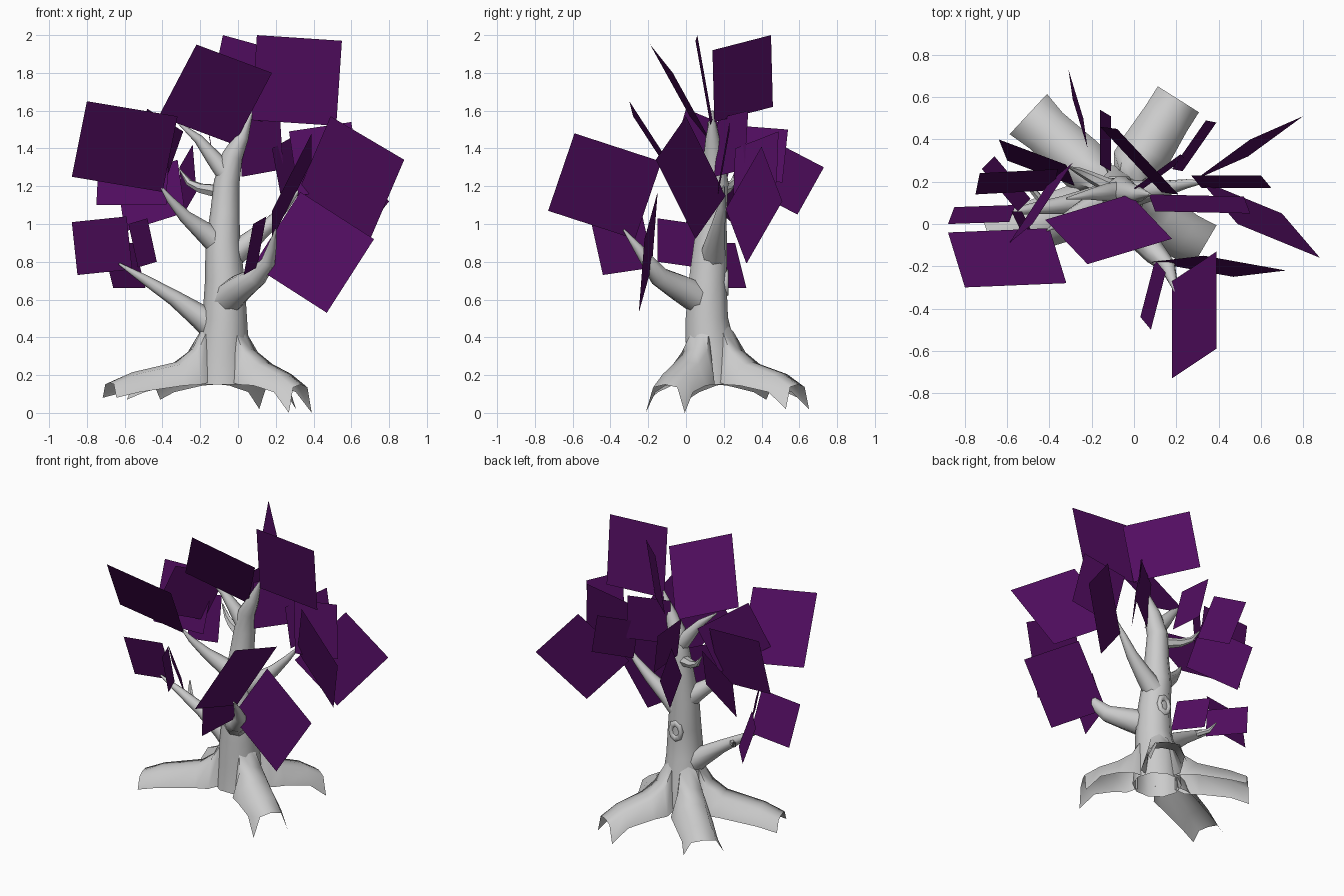
import bpy, bmesh, math
from mathutils import Vector

leaf_mat = bpy.data.materials.new("purple_leaf")
leaf_mat.diffuse_color = (0.085, 0.004, 0.12, 1)


def finish(bm, name, angle=50):
    mesh = bpy.data.meshes.new(name)
    bm.to_mesh(mesh)
    bm.free()
    ob = bpy.data.objects.new(name, mesh)
    bpy.context.collection.objects.link(ob)
    if angle:
        bpy.ops.object.select_all(action='DESELECT')
        ob.select_set(True)
        bpy.context.view_layer.objects.active = ob
        bpy.ops.object.shade_smooth_by_angle(angle=math.radians(angle))
    return ob


def bridge(bm, rings, closed):
    n = len(rings[0])
    for a, b in zip(rings, rings[1:]):
        for i in range(n if closed else n - 1):
            j = (i + 1) % n
            bm.faces.new((a[i], a[j], b[j], b[i]))


def limb(name, path, sides=8):
    """Tapering tube through (x, y, z, radius) stations."""
    bm = bmesh.new()
    pts = [Vector(p[:3]) for p in path]
    rings = []
    for k, p in enumerate(pts):
        d = pts[min(k + 1, len(pts) - 1)] - pts[max(k - 1, 0)]
        q = Vector((0, 0, 1)).rotation_difference(d.normalized())
        r = path[k][3]
        rings.append([bm.verts.new(p + q @ Vector((r * math.cos(t), r * math.sin(t), 0)))
                      for t in (2 * math.pi * i / sides for i in range(sides))])
    bridge(bm, rings, True)
    bm.faces.new(rings[-1])
    return finish(bm, name)


def root(name, end, bottom, top, width):
    """Open arch running from the trunk out to its end."""
    start, end = Vector((-0.08, 0.13)), Vector(end)
    out = (end - start).normalized()
    side = Vector((-out.y, out.x))
    profile = [(-1, 0), (-0.62, 0.9), (0, 1), (0.62, 0.9), (1, 0)]
    # distance from the trunk axis, bottom, top, half width
    length = (end - start).length
    stations = [(0.11, 0.16, 0.46, 0.085), (0.17, 0.15, 0.34, 0.125), (0.26, 0.145, 0.27, 0.125),
                (length * 0.8, 0.11, 0.215, 0.115), (length, bottom, top, width)]
    bm = bmesh.new()
    rings = []
    for dist, lo, hi, w in stations:
        c = start + out * dist
        ring = []
        for u, v in profile:
            xy = c + side * (u * w)
            ring.append(bm.verts.new((xy.x, xy.y, lo + (hi - lo) * v)))
        rings.append(ring)
    bridge(bm, rings, False)
    bmesh.ops.reverse_faces(bm, faces=bm.faces[:])
    return finish(bm, name, 70)


def leaf_cluster(name, cards):
    """Square leaf cards, each from three consecutive corners."""
    bm = bmesh.new()
    for a, b, c in cards:
        a, b, c = Vector(a), Vector(b), Vector(c)
        bm.faces.new([bm.verts.new(v) for v in (a, b, c, a + c - b)])
    finish(bm, name, 0).data.materials.append(leaf_mat)


# trunk with its upright tip
limb("trunk", [(-0.08, 0.13, 0.15, 0.155), (-0.08, 0.13, 0.34, 0.138), (-0.07, 0.11, 0.5, 0.118),
               (-0.07, 0.115, 0.7, 0.105), (-0.08, 0.13, 0.9, 0.092), (-0.07, 0.14, 1.05, 0.078),
               (-0.06, 0.16, 1.22, 0.068), (-0.03, 0.145, 1.36, 0.055), (0.02, 0.14, 1.46, 0.037),
               (0.075, 0.14, 1.6, 0.006)], 10)

# roots
root("root_front_right", (0.33, -0.11), 0.0, 0.15, 0.12)
root("root_back_right", (0.21, 0.59), 0.02, 0.15, 0.115)
root("root_back_left", (-0.50, 0.52), 0.07, 0.16, 0.13)
root("root_left", (-0.68, -0.08), 0.08, 0.16, 0.11)

# branches
limb("branch_low_left", [(-0.08, 0.12, 0.42, 0.09), (-0.2, 0.11, 0.51, 0.065), (-0.34, 0.09, 0.61, 0.042),
                         (-0.5, 0.07, 0.71, 0.025), (-0.63, 0.05, 0.79, 0.006)])
limb("twig_low_left", [(-0.42, 0.09, 0.66, 0.02), (-0.48, 0.16, 0.68, 0.016), (-0.51, 0.2, 0.73, 0.004)], 6)
limb("branch_upper_left", [(-0.08, 0.13, 0.88, 0.075), (-0.18, 0.10, 0.96, 0.055), (-0.28, 0.05, 1.04, 0.035),
                           (-0.36, 0.0, 1.13, 0.02), (-0.41, -0.03, 1.2, 0.005)])
limb("twig_left", [(-0.08, 0.16, 1.17, 0.04), (-0.2, 0.22, 1.19, 0.027), (-0.26, 0.25, 1.22, 0.018),
                   (-0.31, 0.27, 1.29, 0.004)], 6)
limb("fork_top_left", [(-0.05, 0.15, 1.25, 0.055), (-0.13, 0.15, 1.35, 0.042), (-0.21, 0.14, 1.45, 0.025),
                       (-0.32, 0.12, 1.54, 0.005)])
limb("branch_front", [(-0.06, 0.08, 0.6, 0.09), (0.01, -0.03, 0.66, 0.075), (0.10, -0.14, 0.72, 0.055),
                      (0.16, -0.2, 0.80, 0.038), (0.18, -0.26, 0.88, 0.024), (0.2, -0.33, 0.97, 0.005)])
limb("branch_right", [(-0.07, 0.14, 0.8, 0.075), (0.04, 0.15, 0.89, 0.056), (0.16, 0.17, 0.99, 0.037),
                      (0.25, 0.19, 1.09, 0.022), (0.34, 0.2, 1.2, 0.005)])

# knothole rim on the back
bpy.ops.mesh.primitive_torus_add(major_radius=0.038, minor_radius=0.018, major_segments=8, minor_segments=6,
                                 location=(-0.07, 0.21, 0.69), rotation=(math.pi / 2, 0, 0))
bpy.context.object.name = "knothole"
bpy.context.object.scale.y = 1.4
bpy.ops.object.shade_smooth_by_angle(angle=math.radians(70))

# leaves, grouped by the branch they grow from
leaf_cluster("leaves_top", [
    ((-0.42, 0.02, 1.57), (-0.22, -0.19, 1.95), (0.18, -0.07, 1.80)),
    ((0.10, 0.06, 2.0), (0.55, 0.05, 1.97), (0.52, 0.13, 1.52)),
    ((-0.08, 0.45, 2.0), (-0.16, 0.46, 1.62), (0.13, 0.15, 1.54))])
leaf_cluster("leaves_upper_left", [
    ((-0.88, -0.04, 1.25), (-0.80, -0.30, 1.65), (-0.32, -0.28, 1.57)),
    ((-0.75, 0.14, 1.10), (-0.38, 0.16, 1.10), (-0.36, 0.26, 1.50)),
    ((-0.48, 0.0, 1.61), (-0.59, -0.09, 1.30), (-0.40, 0.20, 1.18)),
    ((-0.64, 0.40, 1.24), (-0.60, 0.30, 0.96), (-0.28, 0.18, 1.06))])
leaf_cluster("leaves_low_left", [
    ((-0.88, 0.0, 1.01), (-0.59, 0.01, 1.04), (-0.56, 0.09, 0.76)),
    ((-0.48, -0.15, 1.03), (-0.43, -0.15, 0.80), (-0.53, 0.06, 0.77)),
    ((-0.66, 0.32, 0.66), (-0.72, 0.26, 0.90), (-0.55, 0.06, 0.90))])
leaf_cluster("leaves_right", [
    ((0.49, 0.0, 1.57), (0.88, -0.16, 1.34), (0.70, 0.05, 0.92)),
    ((0.55, 0.40, 1.41), (0.80, 0.51, 1.12), (0.54, 0.32, 0.79)),
    ((0.27, 0.23, 1.49), (0.60, 0.23, 1.54), (0.65, 0.17, 1.20)),
    ((0.18, 0.26, 1.40), (0.23, 0.25, 1.13), (0.39, 0.48, 1.22))])
leaf_cluster("leaves_front", [
    ((0.33, -0.15, 1.17), (0.72, -0.22, 0.92), (0.47, -0.25, 0.53)),
    ((0.39, -0.13, 1.33), (0.39, -0.59, 1.48), (0.18, -0.73, 1.07)),
    ((0.08, -0.50, 1.00), (0.03, -0.44, 0.73), (0.10, -0.17, 0.77))])
leaf_cluster("leaves_back", [
    ((-0.31, 0.73, 1.30), (-0.29, 0.59, 1.05), (-0.22, 0.36, 1.17)),
    ((0.0, 0.17, 1.56), (0.22, 0.33, 1.60), (0.24, 0.31, 1.29)),
    ((-0.16, 0.54, 1.50), (-0.11, 0.51, 1.22), (-0.11, 0.25, 1.24))])
